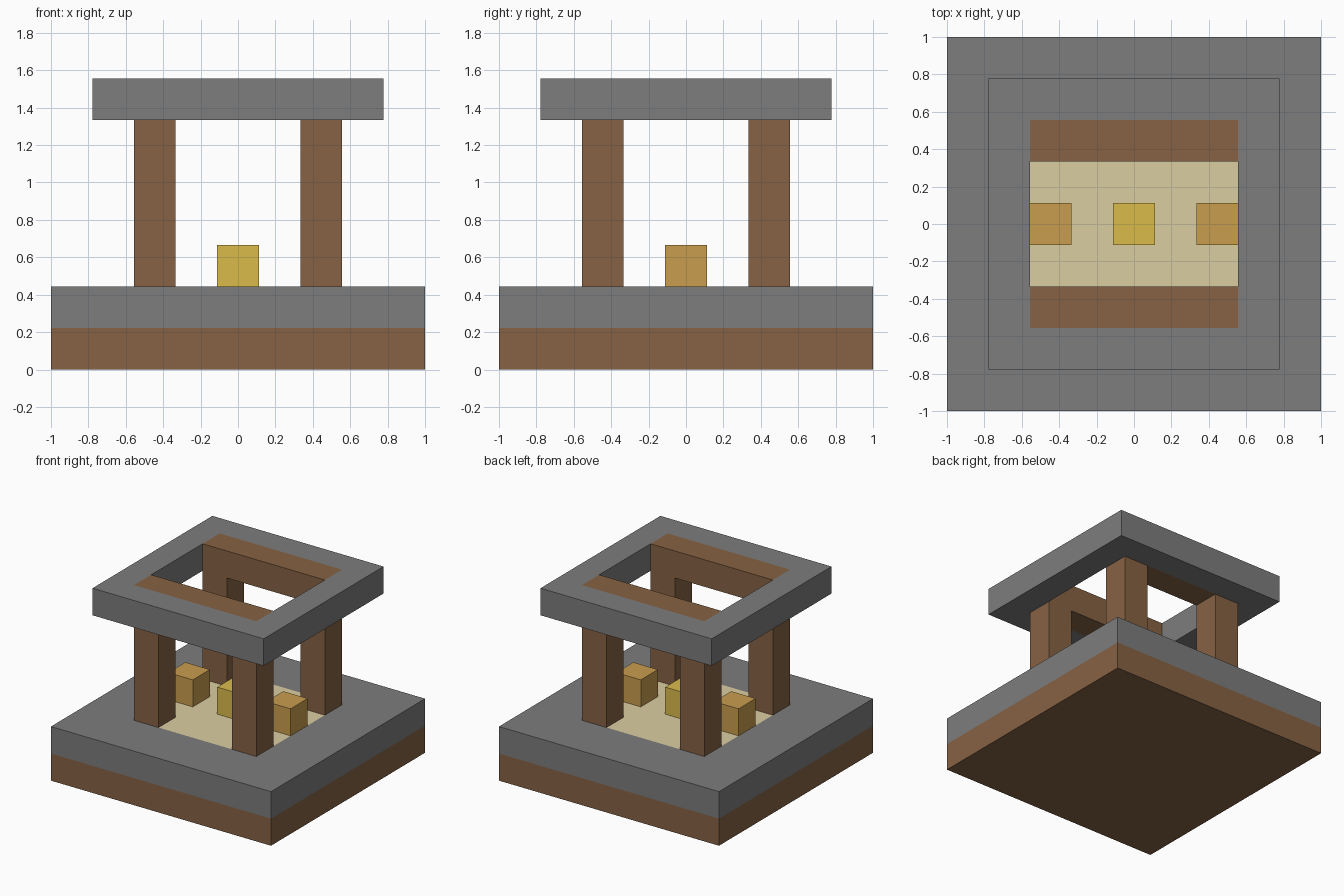
import bpy
import bmesh

U = 2 / 9  # side of one building block

cube = bpy.data.objects.get("Cube")
if cube:
    bpy.data.objects.remove(cube, do_unlink=True)


def linear(c):
    c /= 255
    return c / 12.92 if c <= 0.04045 else ((c + 0.055) / 1.055) ** 2.4


def material(name, *rgb):
    mat = bpy.data.materials.new(name)
    colour = [linear(c) for c in rgb] + [1]
    mat.use_nodes = True
    mat.diffuse_color = colour
    mat.node_tree.nodes["Principled BSDF"].inputs["Base Color"].default_value = colour
    return mat


stone = material("stone grey", 125, 125, 125)
earth = material("earth brown", 134, 98, 67)
sand = material("pale sand", 219, 206, 161)
gold = material("gold yellow", 219, 187, 75)
amber = material("amber", 201, 157, 79)


def finish(bm, name, mat):
    bmesh.ops.recalc_face_normals(bm, faces=bm.faces)
    mesh = bpy.data.meshes.new(name)
    bm.to_mesh(mesh)
    bm.free()
    mesh.materials.append(mat)
    bpy.context.collection.objects.link(bpy.data.objects.new(name, mesh))


def box(name, mat, centre, size):
    """Box measured in blocks; centre is the middle of its underside."""
    bm = bmesh.new()
    bmesh.ops.create_cube(bm, size=1)
    for v in bm.verts:
        v.co.z += 0.5
        v.co = [(c + p * s) * U for c, p, s in zip(centre, v.co, size)]
    finish(bm, name, mat)


def frame(name, mat, outer, inner, z):
    """Square ring one block tall; outer and inner are full widths in blocks."""
    bm = bmesh.new()
    corners = [(-1, -1), (1, -1), (1, 1), (-1, 1)]
    loops = [[bm.verts.new((x * w * U / 2, y * w * U / 2, h * U)) for x, y in corners]
             for w, h in ((outer, z), (outer, z + 1), (inner, z + 1), (inner, z))]
    for a, b in zip(loops, loops[1:] + loops[:1]):
        for i in range(4):
            j = (i + 1) % 4
            bm.faces.new((a[i], a[j], b[j], b[i]))
    finish(bm, name, mat)


# Base, with a sand floor set flush into the stone
box("earth_base", earth, (0, 0, 0), (9, 9, 1))
frame("stone_floor_border", stone, 9, 5, 1)
box("sand_floor", sand, (0, 0, 1), (5, 5, 1))

# Corner pillars and the beams joining them
for y, depth in ((-2, "front"), (2, "back")):
    for x, side in ((-2, "right"), (2, "left")):
        box(f"{depth}_{side}_pillar", earth, (x, y, 2), (1, 1, 4))
    box(f"{depth}_beam", earth, (0, y, 6), (5, 1, 1))

# Open stone roof around the beams
frame("stone_roof_border", stone, 7, 5, 6)

# Blocks standing on the floor
box("centre_block", gold, (0, 0, 2), (1, 1, 1))
box("right_block", amber, (-2, 0, 2), (1, 1, 1))
box("left_block", amber, (2, 0, 2), (1, 1, 1))
